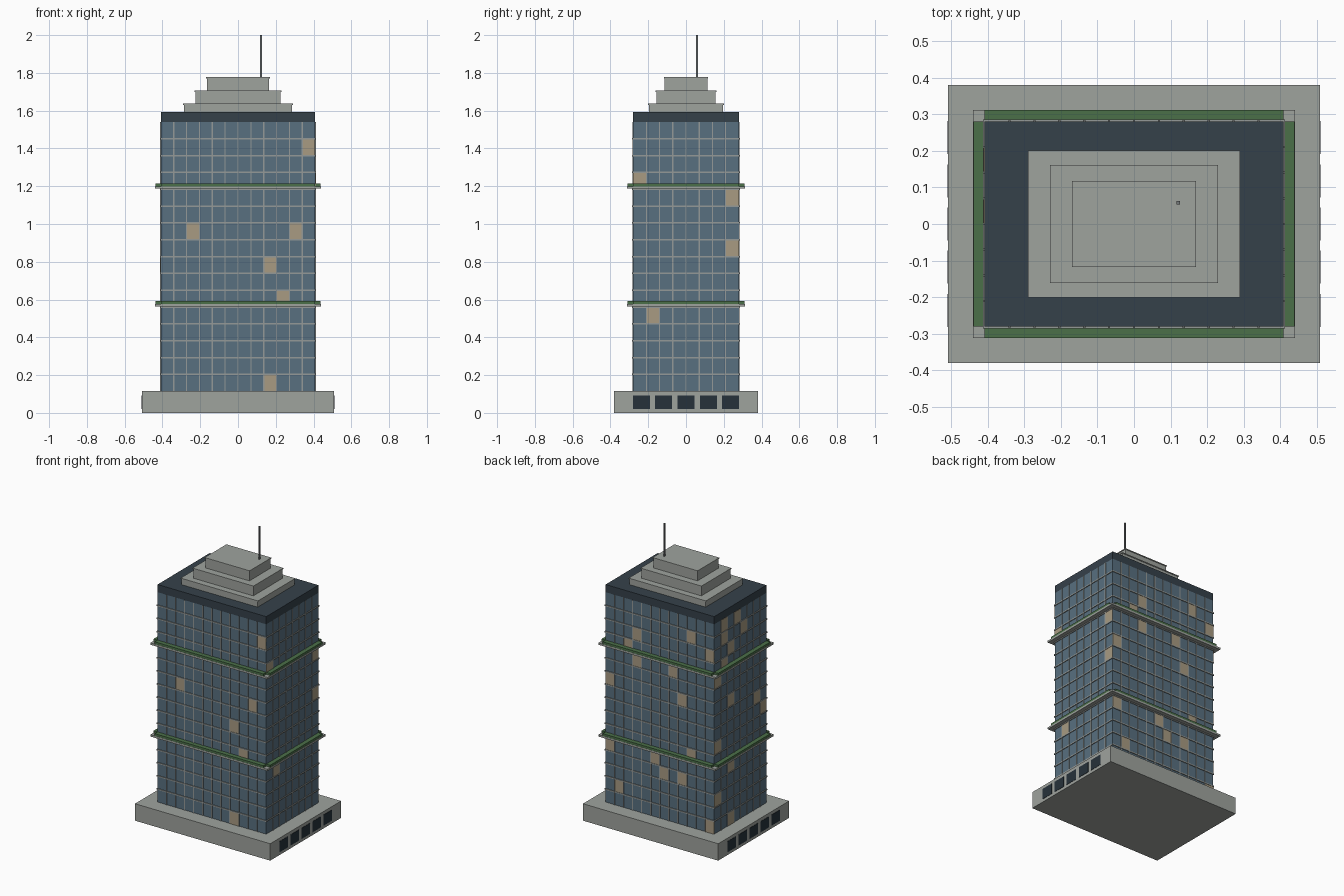
import bpy
import bmesh
from mathutils import Vector

old = bpy.data.objects.get("Cube")
if old:
    bpy.data.objects.remove(old, do_unlink=True)


def material(name, hex_colour):
    """Flat material from an sRGB hex string."""
    rgb = [int(hex_colour[i:i + 2], 16) / 255 for i in (0, 2, 4)]
    lin = [c / 12.92 if c < 0.04045 else ((c + 0.055) / 1.055) ** 2.4 for c in rgb]
    m = bpy.data.materials.new(name)
    m.use_nodes = True
    m.diffuse_color = (*lin, 1)
    m.node_tree.nodes["Principled BSDF"].inputs["Base Color"].default_value = (*lin, 1)
    return m


concrete = material("concrete", "9FA39E")
glass = material("blue_glass", "587080")
lit = material("lit_window", "A89B82")
frame = material("window_frame", "959A98")
roofing = material("dark_roof", "35414A")
opening = material("dark_opening", "26313A")
hedge = material("hedge_green", "4B7049")
metal = material("mast_metal", "74787A")


def boxes(name, mat, items):
    """One object made of boxes, each given as (low corner, high corner)."""
    bm = bmesh.new()
    for lo, hi in items:
        lo, hi = Vector(lo), Vector(hi)
        verts = bmesh.ops.create_cube(bm, size=1)["verts"]
        bmesh.ops.scale(bm, vec=hi - lo, verts=verts)
        bmesh.ops.translate(bm, vec=(lo + hi) / 2, verts=verts)
    mesh = bpy.data.meshes.new(name)
    bm.to_mesh(mesh)
    bm.free()
    mesh.materials.append(mat)
    ob = bpy.data.objects.new(name, mesh)
    bpy.context.collection.objects.link(ob)
    return ob


def block(hx, hy, z0, z1):
    """Box centred on the vertical axis."""
    return (-hx, -hy, z0), (hx, hy, z1)


HX, HY = 0.408, 0.28
Z0, Z1 = 0.115, 1.54
COLS_X, COLS_Y, ROWS = 12, 8, 16
CW, CD, RH = 2 * HX / COLS_X, 2 * HY / COLS_Y, (Z1 - Z0) / ROWS

# Podium, glazed shaft and roof band
boxes("podium", concrete, [block(0.508, 0.38, 0, Z0)])
boxes("glass_shaft", glass, [block(HX, HY, Z0, Z1)])
boxes("roof_band", roofing, [block(HX, HY, Z1, 1.592)])

# Podium openings on both short sides
openings = []
for s in (-1, 1):
    for i in range(-2, 3):
        x, y = s * 0.507, i * 0.118
        openings.append(((x - 0.003, y - 0.045, 0.02), (x + 0.003, y + 0.045, 0.093)))
boxes("podium_openings", opening, openings)

# Floor rails wrap the shaft
boxes("floor_rails", frame, [block(HX + 0.005, HY + 0.005, Z0 + k * RH - 0.004, Z0 + k * RH + 0.004)
                             for k in range(1, ROWS)])

# Vertical mullions on all four sides
mullions = []
T, P = 0.003, 0.004
for s in (-1, 1):
    for i in range(1, COLS_X):
        x = -HX + i * CW
        mullions.append(((x - T, s * HY - P, Z0), (x + T, s * HY + P, Z1)))
    for i in range(1, COLS_Y):
        y = -HY + i * CD
        mullions.append(((s * HX - P, y - T, Z0), (s * HX + P, y + T, Z1)))
boxes("mullions", frame, mullions)

# Lit windows: columns counted along +x or +y, one string of floors per column
# (letters a to p stand for floors from the bottom up, a space parts the columns)
lit_floors = {
    "front": ". . j . . . . . ah f j o",
    "back": "an . fo dj l d e . ln m b ej",
    "right": ". e . . . . . il".replace(".", "m", 1),
    "left": "h i . o p aejn mop cgl",
}
D = 0.0025
for side, text in lit_floors.items():
    plates = []
    for col, floors in enumerate(text.split()):
        for letter in floors.replace(".", ""):
            z = Z0 + (ord(letter) - ord("a")) * RH
            if side in ("front", "back"):
                x, y = -HX + col * CW, HY if side == "back" else -HY
                plates.append(((x, y - D, z), (x + CW, y + D, z + RH)))
            else:
                x, y = HX if side == "right" else -HX, -HY + col * CD
                plates.append(((x - D, y, z), (x + D, y + CD, z + RH)))
    boxes("lit_windows_" + side, lit, plates)

# Two planted ledges
for name, floor in (("lower", 5), ("upper", 12)):
    z = Z0 + floor * RH + 0.003
    boxes(name + "_ledge", concrete, [block(0.44, 0.312, z, z + 0.013)])
    strips = []
    for s in (-1, 1):
        ys, xs = sorted((s * HY, s * 0.311)), sorted((s * HX, s * 0.438))
        strips.append(((-HX, ys[0], z + 0.013), (HX, ys[1], z + 0.028)))
        strips.append(((xs[0], -HY, z + 0.013), (xs[1], HY, z + 0.028)))
    boxes(name + "_hedges", hedge, strips)

# Stepped crown, each tier with a slim cap
z = 1.592
for name, hx, hy, top in (("lower", 0.286, 0.197, 1.637),
                          ("middle", 0.225, 0.157, 1.706),
                          ("upper", 0.165, 0.113, 1.777)):
    boxes(name + "_crown_tier", concrete,
          [block(hx, hy, z, top - 0.006), block(hx + 0.004, hy + 0.004, top - 0.006, top)])
    z = top

# Roof mast
boxes("mast", metal, [((0.116, 0.053, z), (0.126, 0.063, 2.0))])
